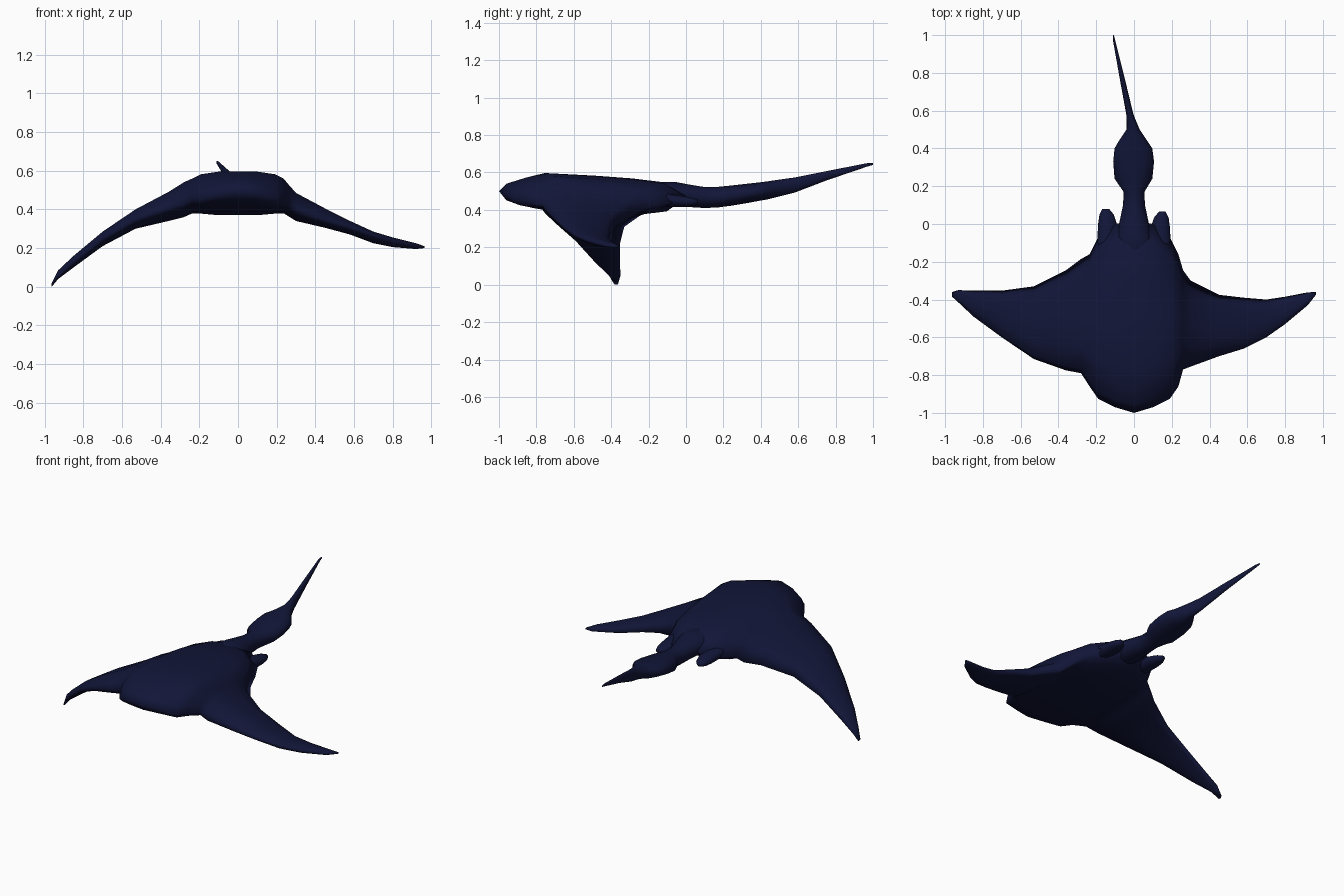
import bpy, bmesh, math

skin = bpy.data.materials.new("dark_blue_skin")
skin.diffuse_color = (0.006, 0.008, 0.04, 1)


def loft(name, rings):
    """Skin a list of equal-length point rings and cap both ends."""
    bm = bmesh.new()
    rows = [[bm.verts.new(p) for p in ring] for ring in rings]
    n = len(rows[0])
    for a, b in zip(rows, rows[1:]):
        for i in range(n):
            j = (i + 1) % n
            bm.faces.new((a[i], a[j], b[j], b[i]))
    bm.faces.new(rows[0])
    bm.faces.new(rows[-1])
    bmesh.ops.recalc_face_normals(bm, faces=bm.faces)
    for f in bm.faces:
        f.smooth = True
    me = bpy.data.meshes.new(name)
    bm.to_mesh(me)
    bm.free()
    ob = bpy.data.objects.new(name, me)
    bpy.context.collection.objects.link(ob)
    me.materials.append(skin)
    return ob


# Chordwise outline of body and wings: (position, share of height)
TOP = [(0, 0), (.04, .42), (.14, .75), (.24, 1), (.5, .87), (.7, .74), (.88, .55), (1, 0)]
BOTTOM = [(.88, .8), (.7, 1), (.5, 1), (.3, .85), (.14, .6), (.04, .38)]


def section(x, y0, y1, z0, z1, top, bottom):
    ring = []
    for pts, lim in ((TOP, top), (BOTTOM, bottom)):
        for t, f in pts:
            chord = z0 + (z1 - z0) * t
            ring.append((x, y0 + (y1 - y0) * t, chord + (lim - chord) * f))
    return ring


# Stations: x, front y, back y, front z, back z, top z, bottom z
middle = [(.1, -.97, 0, .485, .47, .595, .37),
          (.19, -.925, -.07, .455, .44, .582, .378),
          (.235, -.86, -.16, .455, .42, .56, .38)]
left_wing = [(-.28, -.79, -.185, .43, .39, .54, .36),
             (-.36, -.775, -.245, .41, .37, .49, .34),
             (-.53, -.715, -.33, .35, .31, .40, .30),
             (-.70, -.60, -.353, .25, .22, .285, .21),
             (-.85, -.49, -.353, .13, .11, .16, .10),
             (-.93, -.415, -.35, .055, .05, .085, .04),
             (-.963, -.385, -.36, .005, .015, .02, 0)]
right_wing = [(.26, -.77, -.245, .43, .39, .53, .365),
              (.30, -.755, -.30, .40, .355, .485, .34),
              (.45, -.70, -.375, .345, .31, .405, .305),
              (.58, -.66, -.39, .31, .275, .34, .27),
              (.70, -.60, -.40, .27, .235, .285, .225),
              (.80, -.53, -.385, .24, .215, .255, .205),
              (.92, -.43, -.362, .21, .20, .225, .195),
              (.963, -.375, -.36, .205, .205, .21, .20)]
mirrored = [(-s[0],) + s[1:] for s in middle]
stations = sorted(mirrored + [(0, -1, .02, .50, .48, .597, .37)] + middle + left_wing + right_wing)
loft("body_and_wings", [section(*s) for s in stations])


def oval(y, x, w, top, bottom, n=12):
    cz, h = (top + bottom) / 2, (top - bottom) / 2
    return [(x + w * math.cos(a), y, cz + h * math.sin(a))
            for a in (2 * math.pi * i / n for i in range(n))]


# Tail: y, centre x, half width, top z, bottom z
tail = [(-.25, 0, .14, .55, .42), (-.06, 0, .09, .55, .415), (.02, .0, .075, .535, .415),
        (.1, 0, .058, .522, .41), (.17, 0, .055, .523, .413), (.24, -.003, .1, .53, .422),
        (.33, -.002, .108, .54, .437), (.40, -.003, .1, .548, .45), (.44, -.005, .075, .553, .457),
        (.50, -.005, .035, .562, .472), (.58, -.022, .019, .573, .492),
        (.75, -.058, .014, .607, .557), (.97, -.105, .006, .65, .632), (1, -.109, .003, .65, .64)]
loft("tail", [oval(*s) for s in tail])

# Pelvic fins beside the tail root
for side, name, dy in ((-1, "left_pelvic_fin", .0), (1, "right_pelvic_fin", -.015)):
    fin = [(-.25, .15, .07, .5, .41), (-.1, .14, .055, .49, .415), (0, .14, .05, .475, .415),
           (.05, .145, .038, .465, .42), (.08, .15, .018, .455, .43)]
    loft(name, [oval(y + dy, side * x, w, t, b, 10) for y, x, w, t, b in fin])
